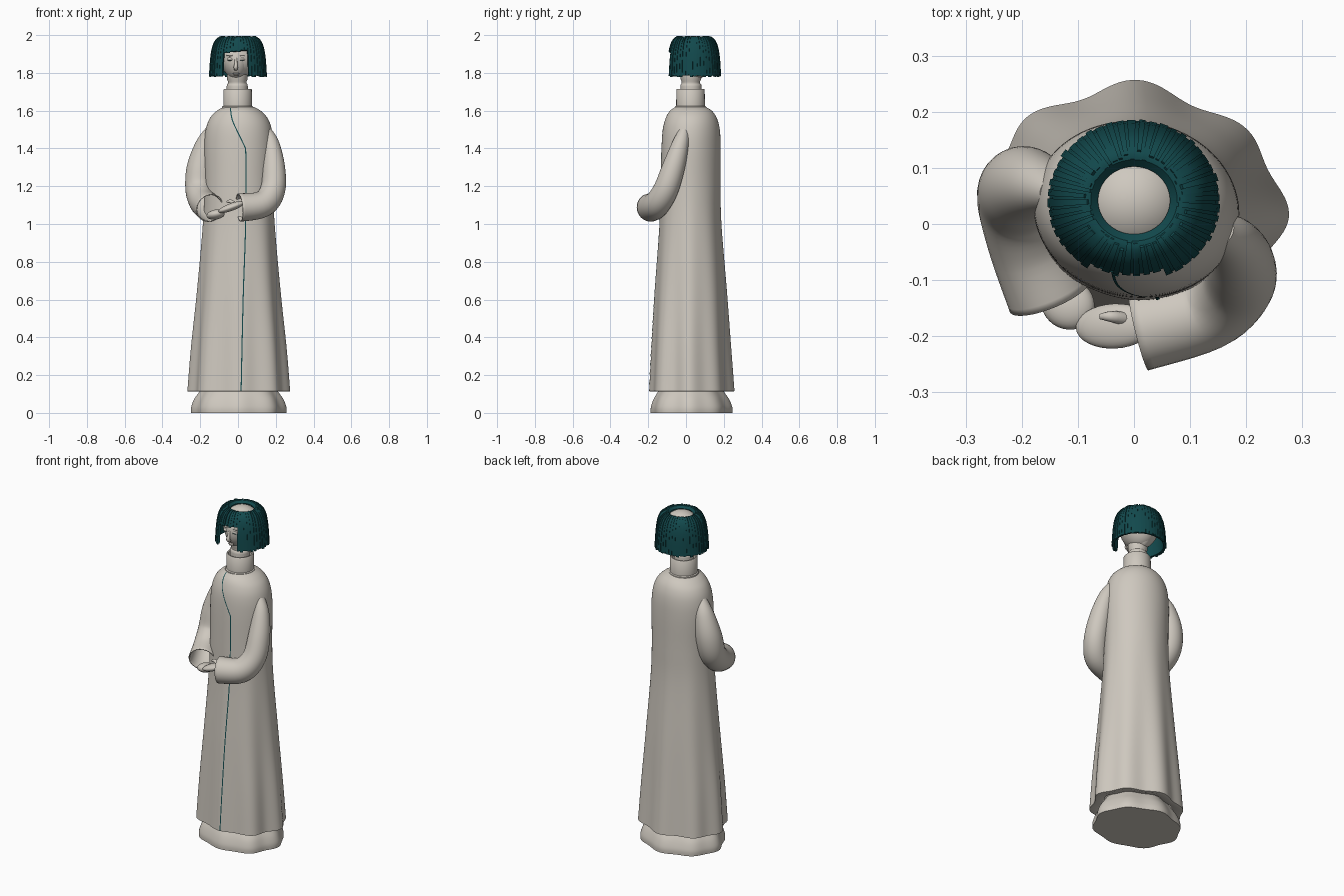
import bpy, bmesh, math, random
from mathutils import Vector, Matrix

random.seed(4)
if "Cube" in bpy.data.objects:
    bpy.data.objects.remove(bpy.data.objects["Cube"])
TAU = math.tau


def material(name, rgb):
    m = bpy.data.materials.new(name)
    m.use_nodes = True
    m.diffuse_color = (*rgb, 1)
    m.node_tree.nodes["Principled BSDF"].inputs["Base Color"].default_value = (*rgb, 1)
    return m


PORCELAIN = material("warm porcelain", (0.62, 0.58, 0.52))
TEAL = material("dark teal", (0.006, 0.066, 0.073))


def finish(name, bm, mat, angle=40, thickness=0):
    bmesh.ops.recalc_face_normals(bm, faces=bm.faces)
    me = bpy.data.meshes.new(name)
    bm.to_mesh(me)
    bm.free()
    ob = bpy.data.objects.new(name, me)
    bpy.context.collection.objects.link(ob)
    me.materials.append(mat)
    bpy.ops.object.select_all(action="DESELECT")
    ob.select_set(True)
    bpy.context.view_layer.objects.active = ob
    bpy.ops.object.shade_smooth_by_angle(angle=math.radians(angle))
    if thickness:
        mod = ob.modifiers.new("thickness", "SOLIDIFY")
        mod.thickness, mod.offset = thickness, -1
    return ob


def skin(bm, rows, wrap=True, caps=(False, False)):
    """Join rows of points into a quad surface."""
    vs = [[bm.verts.new(p) for p in row] for row in rows]
    n = len(vs[0])
    for a, b in zip(vs, vs[1:]):
        for i in range(n if wrap else n - 1):
            j = (i + 1) % n
            bm.faces.new((a[i], a[j], b[j], b[i]))
    for row, cap in zip((vs[0], vs[-1]), caps):
        if cap:
            bm.faces.new(row)


def spline(points, steps):
    """Smooth curve through points of any dimension."""
    pts = [points[0]] + list(points) + [points[-1]]
    out = []
    for a, b, c, d in zip(pts, pts[1:], pts[2:], pts[3:]):
        for s in range(steps):
            t = s / steps
            out.append([0.5 * (2 * q + (r - p) * t + (2*p - 5*q + 4*r - w) * t*t
                               + (3*q - p - 3*r + w) * t**3) for p, q, r, w in zip(a, b, c, d)])
    out.append(list(points[-1]))
    return out


def tube(name, points, steps=6, sides=32, caps=(True, False), thickness=0):
    """Round tube through (x, y, z, radius) points, with an untwisted frame."""
    path = spline(points, steps)
    rows = []
    u = Vector((1, 0.2, 0))
    for i, p in enumerate(path):
        t = (Vector(path[min(i + 1, len(path) - 1)][:3]) - Vector(path[max(i - 1, 0)][:3])).normalized()
        u = (u - t * u.dot(t)).normalized()
        v = t.cross(u)
        rows.append([Vector(p[:3]) + p[3] * (u * math.cos(TAU * k / sides) + v * math.sin(TAU * k / sides))
                     for k in range(sides)])
    bm = bmesh.new()
    skin(bm, rows, True, caps)
    return finish(name, bm, PORCELAIN, 50, thickness)


def ellipsoid(name, centre, radii, mat=PORCELAIN, turn=0, tilt=0):
    bm = bmesh.new()
    m = (Matrix.Translation(centre) @ Matrix.Rotation(turn, 4, "Z") @ Matrix.Rotation(tilt, 4, "Y")
         @ Matrix.Diagonal((*radii, 1)))
    bmesh.ops.create_uvsphere(bm, u_segments=32, v_segments=16, radius=1, matrix=m)
    return finish(name, bm, mat, 60)


def egg(name, centre, radii, narrowing):
    """Ellipsoid that narrows sideways towards the bottom."""
    bm = bmesh.new()
    bmesh.ops.create_uvsphere(bm, u_segments=48, v_segments=24, radius=1)
    for v in bm.verts:
        taper = 1 - narrowing * max(0, -v.co.z) ** 1.5
        v.co = Vector(centre) + Vector((radii[0] * v.co.x * taper, radii[1] * v.co.y, radii[2] * v.co.z))
    return finish(name, bm, PORCELAIN, 60)


def lathe(name, centre, profile, caps=(True, True)):
    bm = bmesh.new()
    rows = [[(centre[0] + r * math.cos(TAU * k / 48), centre[1] + r * math.sin(TAU * k / 48), z)
             for k in range(48)] for r, z in profile]
    skin(bm, rows, True, caps)
    return finish(name, bm, PORCELAIN)


# Robe and underskirt: oval rings with folds that deepen towards the hem
TURN = math.radians(-9)


def cloth_point(theta, ring, grow=0):
    z, a, b, cy, fold = ring
    k = 1 + fold * (0.7 * math.cos(8 * theta - 0.98) + 0.3 * math.cos(5 * theta - 2.18))
    x, y = (a * k + grow) * math.cos(theta), (b * k + grow) * math.sin(theta)
    return (0.004 + x * math.cos(TURN) - y * math.sin(TURN),
            cy + x * math.sin(TURN) + y * math.cos(TURN), z)


def cloth(name, rings, caps):
    bm = bmesh.new()
    skin(bm, [[cloth_point(TAU * k / 160, r) for k in range(160)] for r in rings], True, caps)
    return finish(name, bm, PORCELAIN, 50)


ROBE = spline([(0.115, 0.262, 0.216, 0.027, 0.06), (0.35, 0.245, 0.203, 0.025, 0.05),
               (0.65, 0.217, 0.186, 0.024, 0.03), (1.0, 0.189, 0.162, 0.023, 0.012),
               (1.2, 0.182, 0.158, 0.024, 0.004), (1.4, 0.184, 0.156, 0.027, 0),
               (1.5, 0.175, 0.15, 0.028, 0), (1.56, 0.153, 0.135, 0.028, 0),
               (1.598, 0.118, 0.112, 0.026, 0), (1.62, 0.08, 0.08, 0.024, 0)], 6)
HEM = [(0.128, 0.2, 0.16, 0.025, 0.05), (0.112, 0.25, 0.205, 0.027, 0.06)]
cloth("robe", HEM + ROBE, (False, True))
cloth("underskirt", spline([(0, 0.247, 0.21, 0.027, 0.04), (0.03, 0.246, 0.209, 0.027, 0.04),
                            (0.07, 0.232, 0.195, 0.026, 0.04), (0.105, 0.21, 0.175, 0.025, 0.03),
                            (0.135, 0.19, 0.155, 0.025, 0.03)], 4), (True, True))

# Front seam laid on the robe
SEAM = spline([(0.1, 0.016), (0.6, 0.027), (1.0, 0.04), (1.37, 0.041), (1.42, 0.03),
               (1.5, -0.008), (1.56, -0.032), (1.64, -0.042)], 8)


def seam_x(z):
    for (z0, x0), (z1, x1) in zip(SEAM, SEAM[1:]):
        if z <= z1:
            return x0 + (x1 - x0) * (z - z0) / (z1 - z0)
    return SEAM[-1][1]


def front_point(x, ring):
    lo, hi = -0.85 * math.pi, -0.15 * math.pi
    for _ in range(30):
        mid = (lo + hi) / 2
        lo, hi = (mid, hi) if cloth_point(mid, ring)[0] < x else (lo, mid)
    return cloth_point(lo, ring, 0.002)


bm = bmesh.new()
skin(bm, [[front_point(seam_x(r[0]) + side * 0.0028, r) for side in (-1, 1)] for r in ROBE[:-2]], False)
finish("robe_seam", bm, TEAL)

# Sleeves, open at the cuffs
tube("right_sleeve", [(-0.14, 0.055, 1.5, 0.03), (-0.17, 0.068, 1.42, 0.055), (-0.198, 0.066, 1.3, 0.073),
                      (-0.206, 0.04, 1.19, 0.073), (-0.187, -0.035, 1.12, 0.073),
                      (-0.15, -0.128, 1.085, 0.077)], thickness=0.006)
tube("left_sleeve", [(0.15, -0.01, 1.49, 0.03), (0.175, -0.03, 1.42, 0.045), (0.189, -0.066, 1.3, 0.06),
                     (0.184, -0.108, 1.18, 0.066), (0.13, -0.155, 1.105, 0.07),
                     (0.008, -0.188, 1.087, 0.075)], thickness=0.006)

# Simple mitten hands resting on each other
ellipsoid("left_hand", (-0.035, -0.182, 1.09), (0.073, 0.04, 0.02), turn=0.05, tilt=-0.35)
ellipsoid("right_hand", (-0.118, -0.142, 1.05), (0.05, 0.045, 0.026), turn=-0.6, tilt=-0.2)
tube("left_thumb", [(-0.01, -0.17, 1.1, 0.012), (-0.04, -0.165, 1.12, 0.01), (-0.06, -0.165, 1.115, 0.005)],
     4, 12, (True, True))

# Collar and neck
lathe("collar", (-0.002, 0.024), [(0.084, 1.61), (0.082, 1.622), (0.076, 1.626), (0.075, 1.711), (0.071, 1.716),
                                  (0.064, 1.714), (0.062, 1.68)])
lathe("neck", (-0.004, 0.026), [(0.055, 1.67), (0.056, 1.727), (0.055, 1.738), (0.049, 1.745), (0.049, 1.755),
                                (0.054, 1.765), (0.054, 1.8)])

# Head with modelled features
egg("cranium", (0, 0.04, 1.881), (0.108, 0.104, 0.114), 0.2)
egg("face", (-0.008, 0.03, 1.866), (0.077, 0.1, 0.11), 0.2)
FACE_X = -0.011
tube("nose", [(FACE_X, -0.062, 1.885, 0.006), (FACE_X, -0.073, 1.85, 0.008), (FACE_X - 0.001, -0.077, 1.83, 0.011),
              (FACE_X, -0.066, 1.818, 0.009)], 5, 16, (True, True))
ellipsoid("upper_lip", (FACE_X, -0.053, 1.796), (0.018, 0.008, 0.004))
ellipsoid("lower_lip", (FACE_X, -0.05, 1.788), (0.014, 0.008, 0.005))
for side, label in ((-1, "right"), (1, "left")):
    x = FACE_X + 0.032 * side
    ellipsoid(label + "_eyelid", (x, -0.057, 1.872), (0.017, 0.009, 0.009), turn=0.25 * side)
    ellipsoid(label + "_lash_line", (x, -0.063, 1.868), (0.014, 0.004, 0.0018), TEAL, turn=0.25 * side)
    ellipsoid(label + "_brow", (x, -0.057, 1.892), (0.019, 0.006, 0.004), turn=0.25 * side)

# Bobbed hair: a shell plus overlapping locks, cut away around the face and crown
BOB = spline([(0.074, 1.988), (0.09, 1.987), (0.114, 1.968), (0.132, 1.93), (0.142, 1.87), (0.148, 1.775)], 3)


def lock(bm, a0, a1, lift, bottom, start, depth):
    """One curved strip of hair with thickness."""
    path = []
    for r, z in BOB[start:]:
        path.append((r, max(z, bottom)))
        if z <= bottom:
            break
    rings = []
    for r, z in path:
        ring = []
        for a, d in ((a0, lift), (a1, lift), (a1, lift - depth), (a0, lift - depth)):
            up = d * min(1, max(0, (z - 1.9) / 0.06))
            ring.append((math.cos(a) * (r + d), 0.042 + math.sin(a) * (r + d) * 0.94, z + up))
        rings.append(ring)
    skin(bm, rings, True, (True, True))


def hair_bottom(angle):
    x = 0.14 * math.cos(angle)
    in_window = math.sin(angle) < 0 and -0.076 < x < 0.056
    return 1.905 + 0.1 * (x + 0.076) if in_window else 1.782


bm = bmesh.new()
COUNT = 96
for i in range(COUNT):
    a0, a1 = TAU * i / COUNT, TAU * (i + 1) / COUNT
    mid = (a0 + a1) / 2
    bottom = hair_bottom(mid)
    lock(bm, a0, a1, 0.003, bottom + 0.003, 0, 0.013)
    if i % 2 == 0:
        width = random.uniform(0.035, 0.055)
        lock(bm, mid - width, mid + width, random.uniform(0.004, 0.008), bottom + random.uniform(-0.004, 0.005),
             random.randint(0, 3), 0.007)
finish("hair", bm, TEAL, 25)
